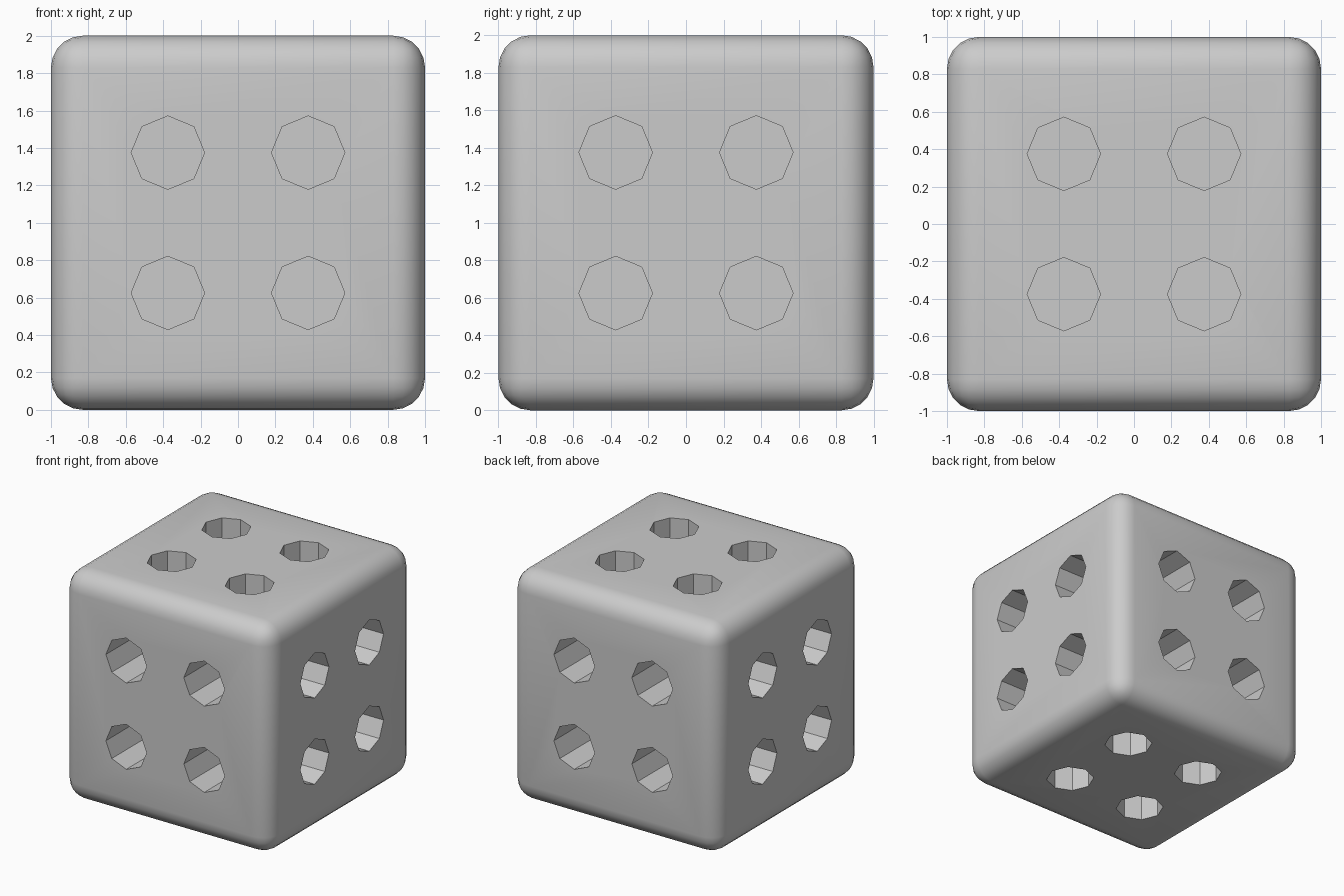
import bpy, bmesh, math
from mathutils import Matrix, Vector

if "Cube" in bpy.data.objects:
    bpy.data.objects.remove(bpy.data.objects["Cube"])

HALF = 1.0      # half the cube's side
ROUND = 0.17    # edge rounding
PITCH = 0.375   # hole offset from a face's middle
RADIUS = 0.196
DEPTH = 0.42    # blind holes that stop short of one another
OUT = 0.1       # how far the cutters stick out


def make_object(name, bm):
    bmesh.ops.recalc_face_normals(bm, faces=bm.faces)
    mesh = bpy.data.meshes.new(name)
    bm.to_mesh(mesh)
    bm.free()
    ob = bpy.data.objects.new(name, mesh)
    bpy.context.collection.objects.link(ob)
    return ob


# Rounded cube
bm = bmesh.new()
bmesh.ops.create_cube(bm, size=2 * HALF, matrix=Matrix.Translation((0, 0, HALF)))
bmesh.ops.bevel(bm, geom=bm.edges[:], offset=ROUND, segments=5,
                profile=0.5, affect='EDGES')
cube = make_object("rounded_cube", bm)

# Eight-sided cutters, four on each of the six faces
bm = bmesh.new()
centre = Matrix.Translation((0, 0, HALF))
faces = [Matrix.Rotation(math.radians(a), 4, 'X') for a in (0, 90, 180, 270)]
faces += [Matrix.Rotation(math.radians(a), 4, 'Y') for a in (90, 270)]
for turn in faces:
    for sx in (-1, 1):
        for sy in (-1, 1):
            place = Matrix.Translation((sx * PITCH, sy * PITCH,
                                        HALF + (OUT - DEPTH) / 2))
            bmesh.ops.create_cone(bm, cap_ends=True, segments=8,
                                  radius1=RADIUS, radius2=RADIUS,
                                  depth=DEPTH + OUT, matrix=centre @ turn @ place)
cutter = make_object("hole_cutters", bm)
cutter.hide_render = True

# Cut the holes
mod = cube.modifiers.new("holes", 'BOOLEAN')
mod.operation = 'DIFFERENCE'
mod.solver = 'EXACT'
mod.object = cutter
bpy.context.view_layer.objects.active = cube
cube.select_set(True)
bpy.ops.object.modifier_apply(modifier=mod.name)
bpy.data.objects.remove(cutter, do_unlink=True)

# Smooth rounding, crisp hole facets
bpy.ops.object.shade_smooth_by_angle(angle=math.radians(30))
